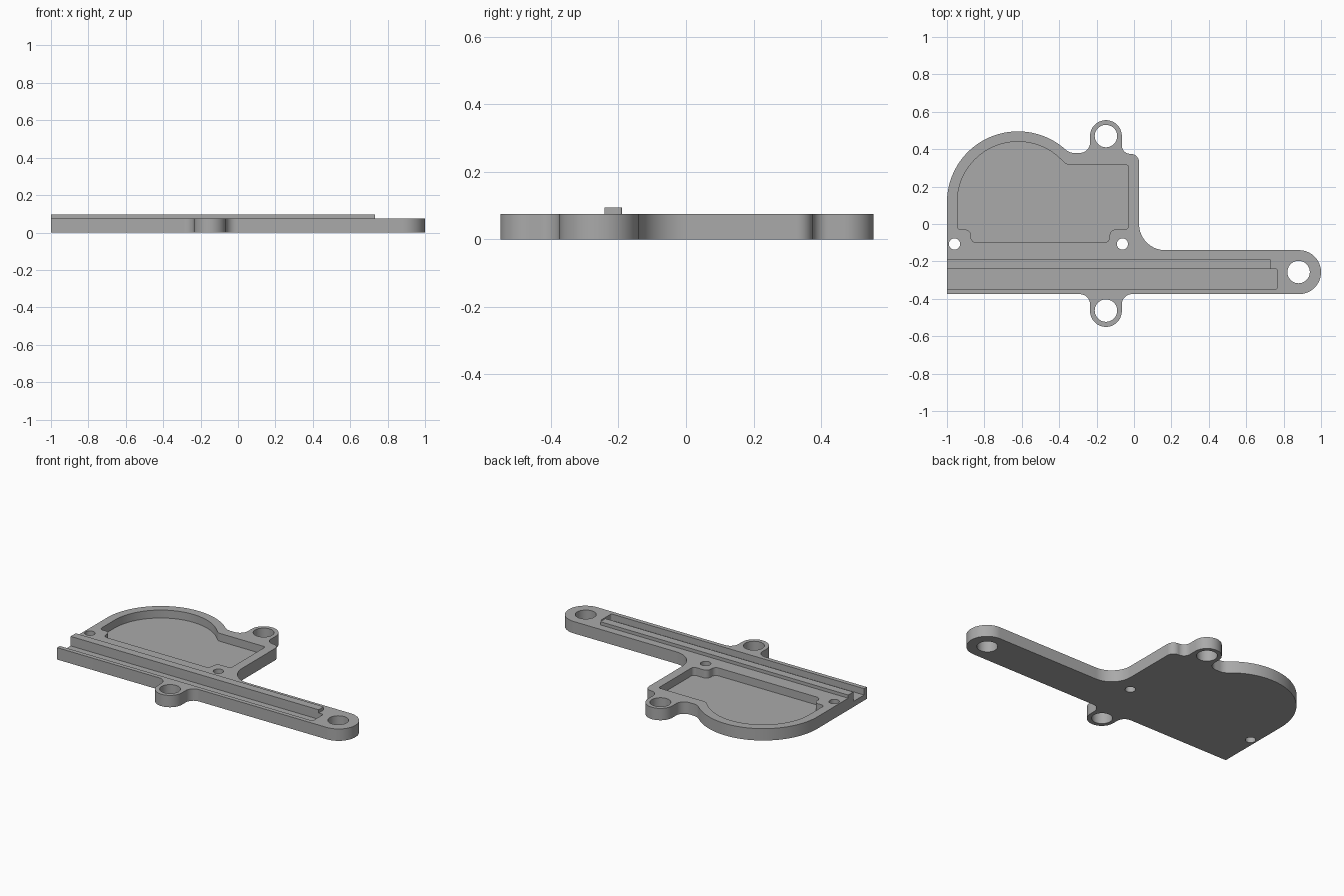
import bpy, bmesh, math
from mathutils import Vector

cube = bpy.data.objects.get("Cube")
if cube:
    bpy.data.objects.remove(cube, do_unlink=True)

THICK = 0.075
RAIL_TOP = 0.095
POCKET_FLOOR = 0.025
GROOVE_FLOOR = 0.035

grey = bpy.data.materials.new("plain grey")
grey.use_nodes = True
colour = (0.4, 0.4, 0.4, 1)
grey.diffuse_color = colour
grey.node_tree.nodes["Principled BSDF"].inputs["Base Color"].default_value = colour


def rounded(corners):
    """Turn (x, y, radius) corners into a filleted outline."""
    pts = []
    for i, (x, y, r) in enumerate(corners):
        p = Vector((x, y))
        a = (Vector(corners[i - 1][:2]) - p).normalized()
        b = (Vector(corners[(i + 1) % len(corners)][:2]) - p).normalized()
        if r == 0:
            pts.append(p)
            continue
        half = a.angle(b) / 2
        centre = p + (a + b).normalized() * (r / math.sin(half))
        start = p + a * (r / math.tan(half)) - centre
        end = p + b * (r / math.tan(half)) - centre
        sweep = math.atan2(start.x * end.y - start.y * end.x, start.dot(end))
        steps = max(6, round(abs(sweep) * (24 if r > 0.2 else 12)))
        for k in range(steps + 1):
            t = sweep * k / steps
            c, s = math.cos(t), math.sin(t)
            q = centre + Vector((start.x * c - start.y * s, start.x * s + start.y * c))
            if not pts or (q - pts[-1]).length > 1e-4:
                pts.append(q)
    return pts


def circle(x, y, r, n=40):
    return [Vector((x + r * math.cos(2 * math.pi * i / n),
                    y + r * math.sin(2 * math.pi * i / n))) for i in range(n)]


def prism(name, pts, z0, z1):
    bm = bmesh.new()
    face = bm.faces.new([bm.verts.new((p.x, p.y, z0)) for p in pts])
    top = bmesh.ops.extrude_face_region(bm, geom=[face])["geom"]
    bmesh.ops.translate(bm, vec=(0, 0, z1 - z0),
                        verts=[v for v in top if isinstance(v, bmesh.types.BMVert)])
    bmesh.ops.recalc_face_normals(bm, faces=bm.faces)
    mesh = bpy.data.meshes.new(name)
    bm.to_mesh(mesh)
    bm.free()
    mesh.materials.append(grey)
    obj = bpy.data.objects.new(name, mesh)
    bpy.context.collection.objects.link(obj)
    return obj


def activate(obj):
    bpy.ops.object.select_all(action='DESELECT')
    obj.select_set(True)
    bpy.context.view_layer.objects.active = obj


def cut(target, cutter):
    mod = target.modifiers.new("cut", 'BOOLEAN')
    mod.operation = 'DIFFERENCE'
    mod.solver = 'EXACT'
    mod.object = cutter
    activate(target)
    bpy.ops.object.modifier_apply(modifier=mod.name)
    bpy.data.objects.remove(cutter, do_unlink=True)


# Plate outline: lower lug, long arm, inner corner, upper lug, domed body
plate = prism("base_plate", rounded([
    (-1, -0.375, 0),
    (-0.235, -0.375, 0.055), (-0.235, -0.55, 0.085),
    (-0.065, -0.55, 0.0849), (-0.065, -0.375, 0.055),
    (1, -0.375, 0.1174), (1, -0.14, 0.1174),
    (0.027, -0.14, 0.14),
    (0.027, 0.375, 0.045), (-0.065, 0.375, 0.045),
    (-0.065, 0.555, 0.0849), (-0.235, 0.555, 0.0849),
    (-0.235, 0.38, 0.055), (-0.346, 0.38, 0.066),
    (-0.474, 0.495, 0.379), (-1, 0.495, 0.379),
]), 0, THICK)

# Recessed pocket with notched lower corners
cut(plate, prism("pocket_cutter", rounded([
    (-0.945, -0.03, 0.02), (-0.872, -0.03, 0.03), (-0.872, -0.1, 0.03),
    (-0.13, -0.1, 0.03), (-0.13, -0.03, 0.03), (-0.03, -0.03, 0.02),
    (-0.03, 0.317, 0.015), (-0.361, 0.317, 0.04),
    (-0.489, 0.44, 0.324), (-0.945, 0.44, 0.324),
]), POCKET_FLOOR, 0.2))

# Long groove, open at the straight end
cut(plate, prism("groove_cutter", rounded([
    (-1.1, -0.348, 0), (0.765, -0.348, 0.008),
    (0.765, -0.241, 0.008), (-1.1, -0.241, 0),
]), GROOVE_FLOOR, 0.2))

# Mounting holes and small screw holes
for x, y, r in [(-0.15, 0.47, 0.06), (-0.15, -0.463, 0.06), (0.88, -0.257, 0.06),
                (-0.96, -0.107, 0.03), (-0.062, -0.107, 0.03)]:
    cut(plate, prism("hole_cutter", circle(x, y, r), -0.1, 0.2))

# Raised rail beside the groove
rail = prism("raised_rail", rounded([
    (-1, -0.241, 0), (0.732, -0.241, 0),
    (0.732, -0.19, 0.005), (-1, -0.19, 0),
]), THICK, RAIL_TOP)

for obj in (plate, rail):
    activate(obj)
    bpy.ops.object.shade_smooth_by_angle(angle=math.radians(30))
